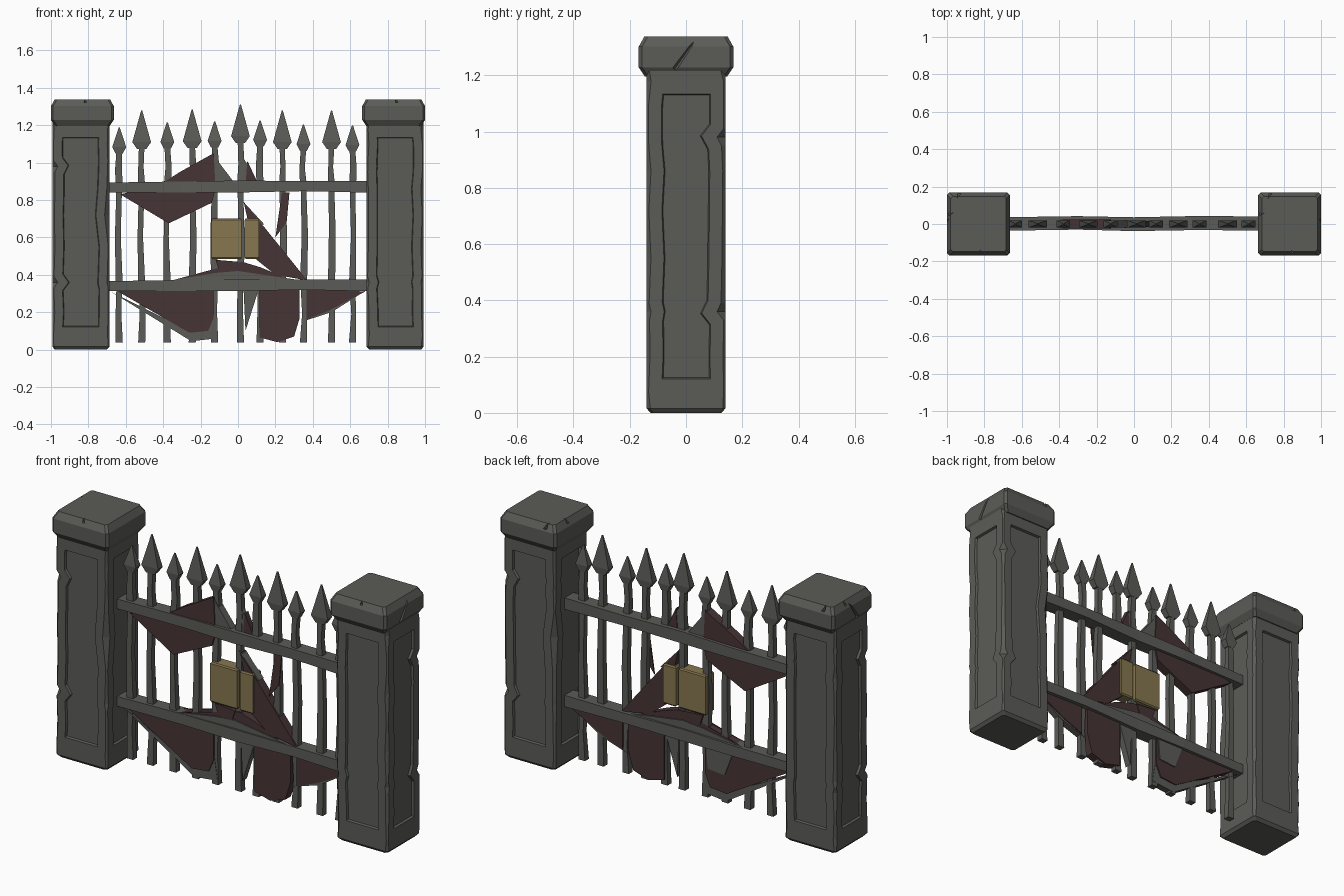
import bpy, bmesh, random
from math import radians
from mathutils import Matrix

random.seed(4)
if "Cube" in bpy.data.objects:
    bpy.data.objects.remove(bpy.data.objects["Cube"])


def material(name, rgb):
    m = bpy.data.materials.new(name)
    m.use_nodes = True
    m.diffuse_color = (*rgb, 1)
    m.node_tree.nodes["Principled BSDF"].inputs["Base Color"].default_value = (*rgb, 1)
    return m


STONE = material("grey stone", (0.105, 0.107, 0.097))
IRON = material("grey iron", (0.105, 0.107, 0.097))
CLOTH = material("dark red cloth", (0.062, 0.034, 0.036))
BRASS = material("dull brass", (0.24, 0.185, 0.08))


def finish(name, bm, mat):
    bmesh.ops.recalc_face_normals(bm, faces=bm.faces)
    mesh = bpy.data.meshes.new(name)
    bm.to_mesh(mesh)
    bm.free()
    mesh.materials.append(mat)
    ob = bpy.data.objects.new(name, mesh)
    bpy.context.collection.objects.link(ob)
    return ob


def loft(bm, rings):
    """Skin a list of equal-length point rings and close both ends."""
    loops = [[bm.verts.new(p) for p in ring] for ring in rings]
    n = len(loops[0])
    for a, b in zip(loops, loops[1:]):
        for i in range(n):
            bm.faces.new((a[i], a[(i + 1) % n], b[(i + 1) % n], b[i]))
    bm.faces.new(loops[0][::-1])
    bm.faces.new(loops[-1])


def rect(x, z, hx, hy):
    return [(x - hx, -hy, z), (x + hx, -hy, z), (x + hx, hy, z), (x - hx, hy, z)]


def octagon(x, z, hx, hy, chamfers):
    """Square ring whose four corners are cut by the given chamfers."""
    a, b, c, d = chamfers
    pts = [(a - hx, -hy), (hx - b, -hy), (hx, b - hy), (hx, hy - c),
           (hx - c, hy), (d - hx, hy), (-hx, hy - d), (-hx, a - hy)]
    return [(x + px, py, z) for px, py in pts]


def chip(ob, cuts):
    """Carve thin wedge cracks; each cut is (position, size, tilt axis, degrees)."""
    bm = bmesh.new()
    for pos, size, axis, angle in cuts:
        m = (Matrix.Translation(pos) @ Matrix.Rotation(radians(angle), 4, axis)
             @ Matrix.Diagonal((*size, 1)))
        bmesh.ops.create_cone(bm, cap_ends=True, segments=4, radius1=0.7,
                              radius2=0.25, depth=1, matrix=m)
    cutter = finish("crack_cutter", bm, STONE)
    cutter.hide_render = True
    mod = ob.modifiers.new("cracks", 'BOOLEAN')
    mod.operation, mod.solver, mod.object = 'DIFFERENCE', 'EXACT', cutter
    bpy.context.view_layer.objects.active = ob
    bpy.ops.object.modifier_apply(modifier=mod.name)
    bpy.data.objects.remove(cutter)


# Stone pillars: worn corners, recessed panels and heavy caps
levels = (0.075, 0.2, 0.33, 0.36, 0.39, 0.55, 0.72, 0.86, 0.95, 0.98, 1.01, 1.1, 1.18)
for side, label in ((-1, "right"), (1, "left")):
    cx = side * 0.84
    bm = bmesh.new()
    rings = [octagon(cx, 0, 0.139, 0.126, [0.012] * 4)]
    for z in (0.016, *levels, 1.215):
        cut = [random.uniform(0.006, 0.016) for _ in range(4)]
        if z in (0.36, 0.98):
            cut[2 if side > 0 else 0] = 0.03
        if z == 0.72:
            cut[3 if side > 0 else 1] = 0.026
        rings.append(octagon(cx, z, 0.153, 0.14, cut))
    loft(bm, rings)
    bmesh.ops.recalc_face_normals(bm, faces=bm.faces)
    bm.normal_update()
    panels = [f for f in bm.faces if max(abs(f.normal.x), abs(f.normal.y)) > 0.99
              and 0.075 < f.calc_center_median().z < 1.18]
    bmesh.ops.inset_region(bm, faces=panels, thickness=0.046, use_even_offset=True)
    bmesh.ops.inset_region(bm, faces=panels, thickness=0.004, depth=-0.012,
                           use_even_offset=True)
    bmesh.ops.dissolve_limit(bm, angle_limit=radians(1), verts=bm.verts, edges=bm.edges)
    finish(label + "_pillar", bm, STONE)

    bm = bmesh.new()
    cap_x = side * 0.832
    loft(bm, [octagon(cap_x, z, h, h, [0.012] * 4) for z, h in
              ((1.195, 0.146), (1.228, 0.168), (1.302, 0.168), (1.338, 0.148))])
    cap = finish(label + "_pillar_cap", bm, STONE)
    chip(cap, [
        ((cap_x + side * 0.168, 0, 1.28), (0.03, 0.012, 0.14), 'X', -35),
        ((cap_x + 0.02, -0.168, 1.335), (0.012, 0.07, 0.03), 'Z', 20),
        ((cap_x - 0.1, 0.168, 1.33), (0.014, 0.09, 0.04), 'Z', -25),
        ((cap_x - 0.165, 0.05, 1.33), (0.09, 0.012, 0.03), 'Z', 15),
    ])

# Warped cross rails
for name, zc in (("upper_rail", 0.87), ("lower_rail", 0.343)):
    bm = bmesh.new()
    rings = []
    for x, dz, h, front, back in ((-0.70, -0.003, 0.026, -0.036, 0.036),
                                  (-0.30, 0, 0.029, -0.030, 0.042),
                                  (0.0, 0.002, 0.032, -0.038, 0.036),
                                  (0.35, 0.004, 0.027, -0.032, 0.043),
                                  (0.70, 0, 0.031, -0.036, 0.040)):
        z = zc + dz
        rings.append([(x, front, z - h), (x, back, z - h), (x, back, z + h), (x, front, z + h)])
    loft(bm, rings)
    finish(name, bm, IRON)

# Spear-topped bars: x position, tip height
bars = [(-0.635, 1.187), (-0.515, 1.278), (-0.378, 1.214), (-0.245, 1.283),
        (-0.125, 1.22), (0.013, 1.31), (0.118, 1.225), (0.237, 1.278),
        (0.35, 1.203), (0.5, 1.278), (0.612, 1.198)]
for i, (x, tip) in enumerate(bars):
    w, head = (0.05, 0.205) if tip > 1.25 else (0.037, 0.14)
    bm = bmesh.new()
    spans = [(0.037, 0.34), (0.34, 0.87), (0.87, tip - head + 0.01)]
    if i == 6:
        spans.pop(1)  # this bar has lost its middle
    for z0, z1 in spans:
        mid = x + random.uniform(-0.008, 0.008)
        loft(bm, [rect(x, z0, 0.019, 0.017),
                  rect(mid, (z0 + z1) / 2, random.uniform(0.013, 0.019), 0.015),
                  rect(x, z1, 0.015, 0.015)])
    neck = tip - head
    loft(bm, [rect(x, neck, w * 0.5, 0.016), rect(x, neck + 0.036, w, 0.02),
              rect(x, tip, 0.003, 0.003)])
    finish("bar_%d" % (i + 1), bm, IRON)


def sheet(name, outline, mat, front=-0.024, back=0.024):
    """Flat scrap from an x, z outline between two depths."""
    bm = bmesh.new()
    loft(bm, [[(x, y, z) for x, z in outline] for y in (front, back)])
    bmesh.ops.triangulate(bm, faces=[f for f in bm.faces if len(f.verts) > 4])
    finish(name, bm, mat)


# Torn cloth woven through the gate
sheet("upper_cloth", [(-0.63, 0.83), (-0.37, 0.675), (-0.14, 0.785), (-0.12, 0.86),
                      (-0.13, 1.05), (-0.31, 0.95), (-0.42, 0.88)], CLOTH)
sheet("upper_small_cloth", [(0.04, 0.88), (0.05, 1.01), (0.11, 0.88)], CLOTH, -0.015, 0.015)
sheet("lower_right_cloth", [(-0.64, 0.31), (-0.26, 0.09), (-0.16, 0.10), (-0.13, 0.17),
                            (-0.13, 0.32), (-0.5, 0.33)], CLOTH)
sheet("middle_cloth", [(-0.39, 0.36), (-0.09, 0.43), (0.02, 0.47), (0.12, 0.44),
                       (0.31, 0.36)], CLOTH, -0.022, 0.022)
sheet("hanging_cloth", [(0.03, 0.79), (0.12, 0.68), (0.37, 0.37), (0.2, 0.40),
                        (0.1, 0.48), (0.07, 0.62)], CLOTH)
sheet("lower_centre_cloth", [(0.115, 0.33), (0.33, 0.33), (0.33, 0.17), (0.30, 0.07),
                             (0.21, 0.04), (0.115, 0.065)], CLOTH)
sheet("lower_left_cloth", [(0.365, 0.16), (0.49, 0.21), (0.68, 0.31), (0.365, 0.33)],
      CLOTH, -0.022, 0.022)
sheet("upper_strip", [(0.20, 0.60), (0.235, 0.84), (0.275, 0.84), (0.26, 0.68)],
      CLOTH, -0.021, -0.014)
sheet("lock_flap", [(-0.12, 0.48), (0.0, 0.47), (-0.03, 0.38), (-0.10, 0.42)],
      CLOTH, -0.026, 0.026)

# Bent iron scraps along the cloth edges
sheet("top_scrap", [(-0.14, 1.05), (-0.12, 0.87), (-0.01, 0.88)], IRON, -0.02, 0.02)
sheet("top_left_scrap", [(0.02, 1.04), (0.03, 0.88), (0.11, 0.89)], IRON, -0.012, 0.012)
sheet("rail_scrap", [(-0.42, 0.36), (-0.12, 0.41), (0.0, 0.42), (0.34, 0.37)],
      IRON, -0.028, 0.028)
sheet("bottom_scrap", [(-0.68, 0.31), (-0.25, 0.045), (-0.11, 0.06), (-0.14, 0.25),
                       (-0.17, 0.11), (-0.26, 0.10)], IRON, -0.018, 0.018)
sheet("back_scrap", [(-0.14, 0.32), (-0.30, 0.32), (-0.25, 0.19), (-0.15, 0.2)],
      IRON, 0.02, 0.029)
sheet("centre_scrap", [(0.03, 0.32), (0.11, 0.32), (0.04, 0.10)], IRON, -0.018, 0.018)
sheet("left_scrap", [(0.345, 0.15), (0.5, 0.20), (0.69, 0.32), (0.49, 0.23)],
      IRON, -0.018, 0.018)
sheet("hanging_scrap", [(0.02, 0.80), (0.14, 0.67), (0.11, 0.67)], IRON, -0.02, 0.02)

# Split brass lock plate
for name, x0, x1 in (("lock_right_half", -0.142, 0.019), ("lock_left_half", 0.036, 0.113)):
    bm = bmesh.new()
    cx, hx = (x0 + x1) / 2, (x1 - x0) / 2
    loft(bm, [rect(cx, 0.485, hx - 0.006, 0.03), rect(cx, 0.492, hx, 0.035),
              rect(cx, 0.694, hx, 0.035), rect(cx, 0.701, hx - 0.006, 0.03)])
    finish(name, bm, BRASS)
